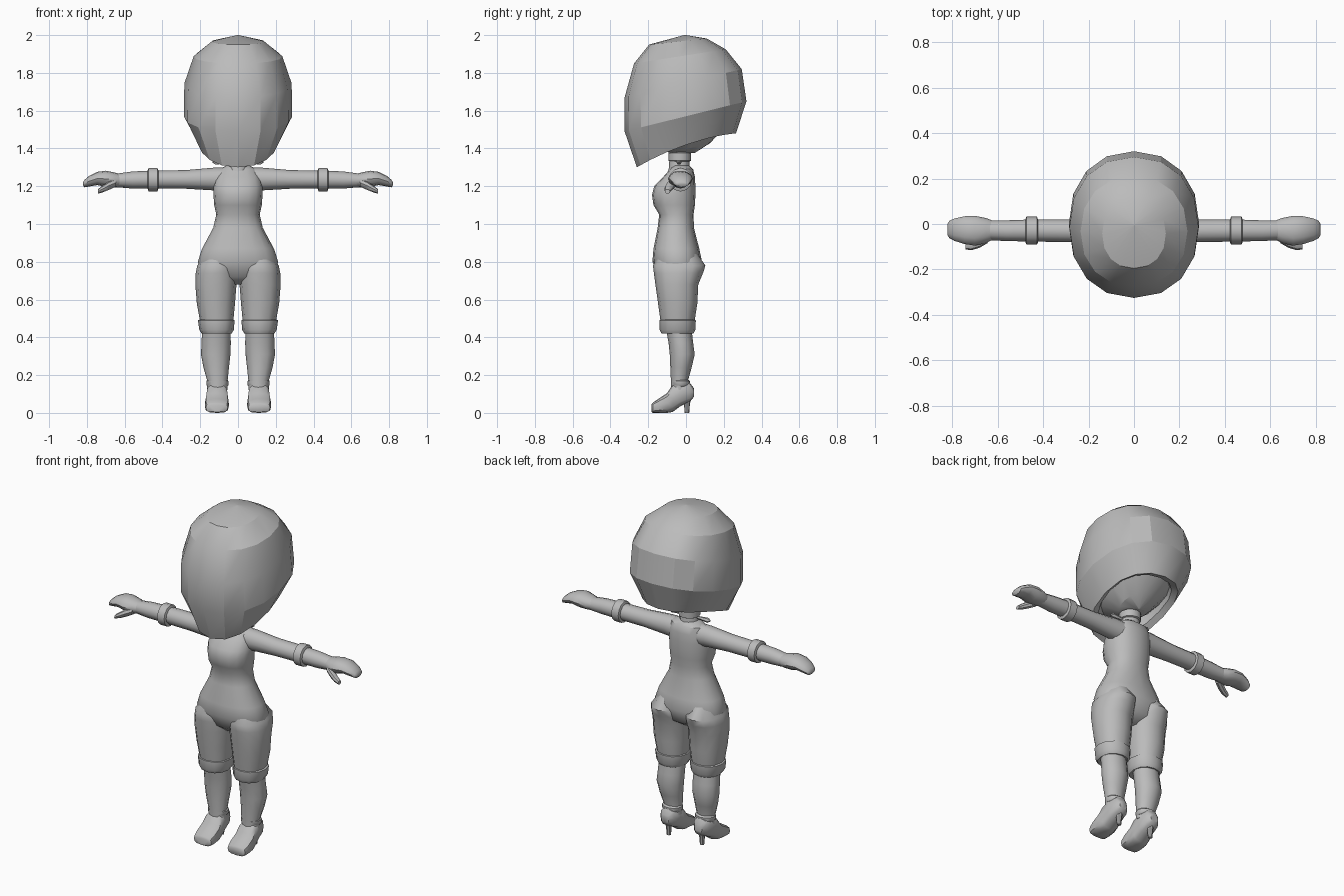
import bpy, bmesh, math

grey = bpy.data.materials.new("light_grey")
grey.diffuse_color = (0.5, 0.5, 0.5, 1)


def loft(name, rings, n=12, power=2.0, angle=40, mirror=False):
    """Skin a list of rings; a ring is (centre, u, v) and may have a bulge along z."""
    bm = bmesh.new()
    loops = []
    for ring in rings:
        c, u, v = ring[:3]
        bulge = ring[3] if len(ring) > 3 else 0
        loop = []
        for i in range(n):
            t = 2 * math.pi * i / n
            a, b = math.cos(t), math.sin(t)
            ca = math.copysign(abs(a) ** (2 / power), a)
            sb = math.copysign(abs(b) ** (2 / power), b)
            p = [c[k] + u[k] * ca + v[k] * sb for k in range(3)]
            p[2] += bulge * b * b
            loop.append(bm.verts.new(p))
        loops.append(loop)
    for a, b in zip(loops, loops[1:]):
        for i in range(n):
            j = (i + 1) % n
            bm.faces.new((a[i], a[j], b[j], b[i]))
    bm.faces.new(loops[0])
    bm.faces.new(loops[-1])
    bmesh.ops.remove_doubles(bm, verts=bm.verts, dist=0.0005)
    bmesh.ops.recalc_face_normals(bm, faces=bm.faces)
    me = bpy.data.meshes.new(name)
    bm.to_mesh(me)
    bm.free()
    ob = bpy.data.objects.new(name, me)
    bpy.context.collection.objects.link(ob)
    me.materials.append(grey)
    bpy.ops.object.select_all(action='DESELECT')
    ob.select_set(True)
    bpy.context.view_layer.objects.active = ob
    bpy.ops.object.shade_smooth_by_angle(angle=math.radians(angle))
    if mirror:
        ob.modifiers.new("mirror", 'MIRROR')
    return ob


def level(z, x0, x1, y0, y1):
    """Horizontal ring filling a box."""
    return ((x0 + x1) / 2, (y0 + y1) / 2, z), (0, (y0 - y1) / 2, 0), ((x1 - x0) / 2, 0, 0)


def across(x, y0, y1, z0, z1):
    """Ring facing sideways."""
    return (x, (y0 + y1) / 2, (z0 + z1) / 2), (0, (y1 - y0) / 2, 0), (0, 0, (z1 - z0) / 2)


def along(y, x, hw, z0, z1):
    """Ring facing forward."""
    return (x, y, (z0 + z1) / 2), (hw, 0, 0), (0, 0, (z1 - z0) / 2)


def tilted(yf, zf, yb, zb, hw, bulge=0.0):
    """Ring running from a front point to a back point."""
    return (0, (yf + yb) / 2, (zf + zb) / 2), (0, (yf - yb) / 2, (zf - zb) / 2), (hw, 0, 0), bulge


# helmet shell, rim and rounded head underside
loft("helmet", [tilted(*r) for r in [
    (0.04, 1.375, 0.045, 1.375, 0.003),
    (-0.08, 1.375, 0.13, 1.43, 0.09),
    (-0.19, 1.41, 0.21, 1.52, 0.165, 0.01),
    (-0.215, 1.335, 0.225, 1.49, 0.175, 0.03),
    (-0.26, 1.30, 0.265, 1.48, 0.205, 0.03),
    (-0.325, 1.49, 0.32, 1.65, 0.287),
    (-0.325, 1.67, 0.295, 1.82, 0.284),
    (-0.275, 1.85, 0.21, 1.925, 0.235),
    (-0.195, 1.95, 0.11, 1.982, 0.14),
    (-0.01, 2.0, 0.0, 2.0, 0.004)]], n=16, power=2.2, angle=24)

# neck, collar and collar pin
loft("neck", [level(z, -w, w, -0.035 - w, -0.035 + w) for z, w in
              [(1.24, 0.07), (1.30, 0.055), (1.42, 0.05)]])
loft("collar", [level(z, -w, w, -0.033 - w, -0.033 + w) for z, w in
                [(1.33, 0.05), (1.335, 0.06), (1.375, 0.06), (1.38, 0.05)]])
loft("collar_pin", [across(x, -0.037 - r, -0.037 + r, 1.327 - r, 1.327 + r) for x, r in
                    [(-0.135, 0.003), (-0.12, 0.014), (-0.05, 0.008),
                     (0.05, 0.008), (0.12, 0.014), (0.135, 0.003)]], n=6)

# torso from hips to shoulders
loft("torso", [level(z, -w, w, yf, yb) for z, w, yf, yb in [
    (0.68, 0.07, -0.09, 0.0),
    (0.72, 0.19, -0.14, 0.06),
    (0.80, 0.213, -0.178, 0.085),
    (0.87, 0.19, -0.172, 0.07),
    (0.98, 0.131, -0.15, 0.042),
    (1.05, 0.115, -0.142, 0.04),
    (1.10, 0.126, -0.172, 0.047),
    (1.155, 0.13, -0.18, 0.05),
    (1.20, 0.13, -0.168, 0.05),
    (1.25, 0.12, -0.12, 0.047),
    (1.29, 0.10, -0.085, 0.038),
    (1.31, 0.06, -0.07, 0.015)]], n=16, power=2.3)

# thighs and calves
loft("thigh", [level(*r) for r in [
    (0.87, 0.05, 0.15, -0.13, 0.04),
    (0.78, 0.012, 0.216, -0.175, 0.103),
    (0.74, 0.006, 0.224, -0.17, 0.09),
    (0.68, 0.008, 0.226, -0.162, 0.065),
    (0.58, 0.016, 0.218, -0.148, 0.06),
    (0.45, 0.028, 0.195, -0.13, 0.04)]], power=2.2, mirror=True)
loft("knee_band", [level(*r) for r in [
    (0.495, 0.028, 0.20, -0.13, 0.04),
    (0.49, 0.018, 0.212, -0.14, 0.052),
    (0.44, 0.022, 0.205, -0.14, 0.05),
    (0.42, 0.034, 0.192, -0.13, 0.04)]], power=2.2, mirror=True)
loft("calf", [level(*r) for r in [
    (0.44, 0.04, 0.19, -0.105, 0.03),
    (0.37, 0.038, 0.193, -0.092, 0.038),
    (0.31, 0.04, 0.196, -0.086, 0.046),
    (0.24, 0.048, 0.183, -0.083, 0.03),
    (0.17, 0.055, 0.163, -0.08, 0.01),
    (0.12, 0.055, 0.163, -0.08, 0.01)]], mirror=True)

# heeled shoes
loft("ankle_cuff", [level(*r) for r in [
    (0.175, 0.056, 0.162, -0.07, 0.012),
    (0.168, 0.05, 0.168, -0.08, 0.022),
    (0.148, 0.05, 0.168, -0.08, 0.022),
    (0.14, 0.056, 0.162, -0.07, 0.012)]], mirror=True)
loft("shoe", [along(*r) for r in [
    (0.042, 0.11, 0.025, 0.085, 0.13),
    (0.02, 0.11, 0.045, 0.058, 0.16),
    (-0.03, 0.11, 0.054, 0.035, 0.165),
    (-0.07, 0.111, 0.058, 0.005, 0.15),
    (-0.10, 0.112, 0.063, 0.0, 0.105),
    (-0.145, 0.112, 0.064, 0.0, 0.075),
    (-0.175, 0.112, 0.058, 0.0, 0.055),
    (-0.182, 0.112, 0.045, 0.005, 0.045)]], power=3, mirror=True)
loft("shoe_heel", [level(z, 0.11 - r, 0.11 + r, 0.005 - r, 0.005 + r) for z, r in
                   [(0.09, 0.03), (0.05, 0.016), (0.0, 0.012)]], n=8, mirror=True)

# arms and elbow cuffs
loft("arm", [across(*r) for r in [
    (0.05, -0.085, 0.03, 1.17, 1.30),
    (0.13, -0.085, 0.025, 1.178, 1.298),
    (0.28, -0.08, 0.02, 1.187, 1.285),
    (0.45, -0.077, 0.02, 1.188, 1.283),
    (0.56, -0.075, 0.016, 1.188, 1.278),
    (0.66, -0.07, 0.016, 1.196, 1.264)]], mirror=True)
loft("elbow_cuff", [across(*r) for r in [
    (0.422, -0.08, 0.02, 1.185, 1.285),
    (0.427, -0.09, 0.032, 1.172, 1.297),
    (0.473, -0.09, 0.032, 1.172, 1.297),
    (0.478, -0.08, 0.02, 1.185, 1.285)]], mirror=True)

# mitten hands and thumbs
loft("hand", [across(*r) for r in [
    (0.62, -0.068, 0.014, 1.197, 1.264),
    (0.65, -0.084, 0.026, 1.194, 1.272),
    (0.70, -0.095, 0.036, 1.196, 1.282),
    (0.745, -0.088, 0.034, 1.206, 1.276),
    (0.79, -0.074, 0.024, 1.198, 1.254),
    (0.812, -0.062, 0.014, 1.194, 1.234),
    (0.82, -0.05, 0.0, 1.204, 1.222)]], mirror=True)
loft("thumb", [across(*r) for r in [
    (0.645, -0.085, -0.04, 1.198, 1.24),
    (0.68, -0.105, -0.058, 1.182, 1.228),
    (0.715, -0.115, -0.075, 1.168, 1.205),
    (0.742, -0.112, -0.085, 1.16, 1.184)]], n=8, mirror=True)
